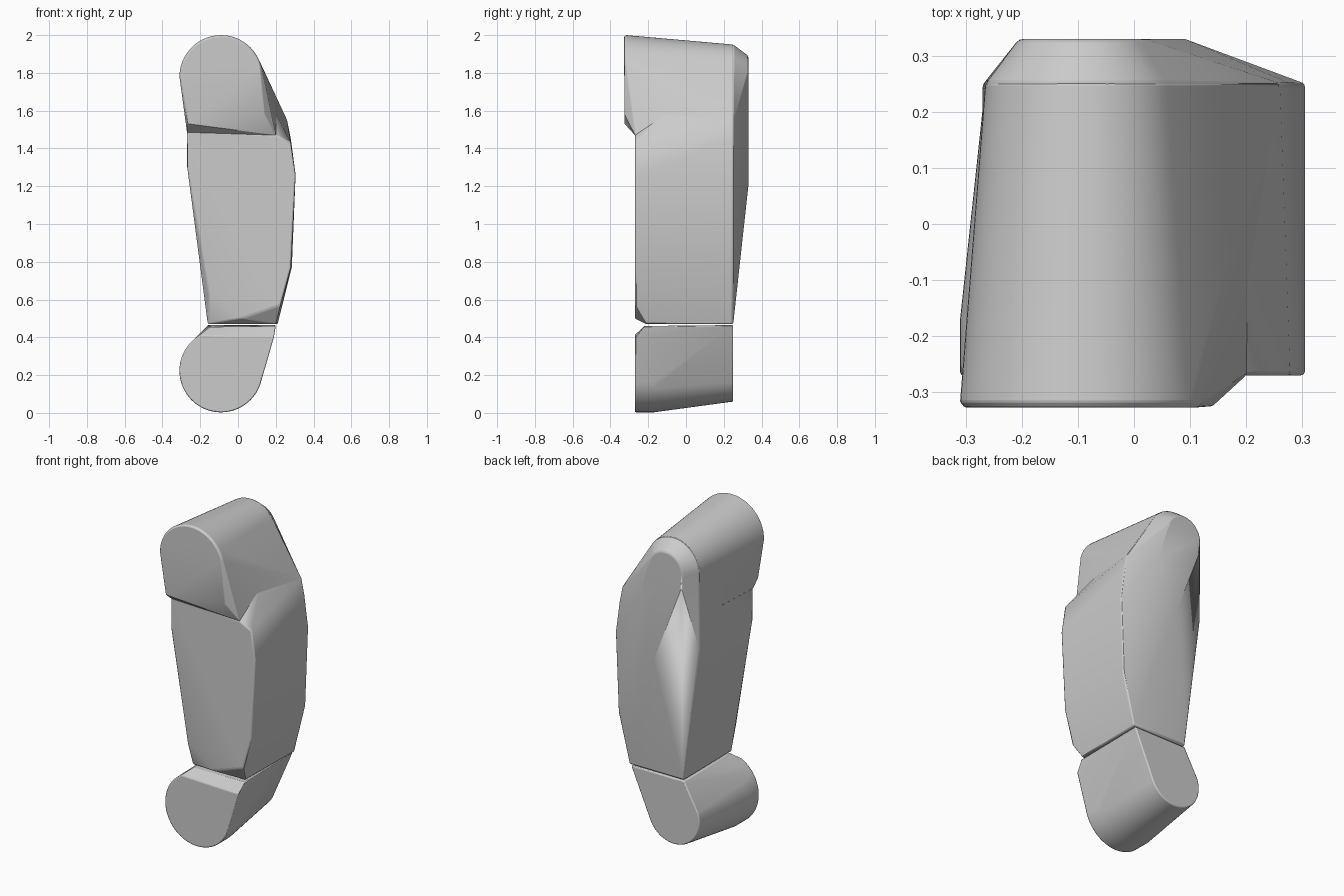
import bpy, bmesh
from math import sin, cos, radians

default = bpy.data.objects.get("Cube")
if default:
    bpy.data.objects.remove(default, do_unlink=True)

grey = bpy.data.materials.new("plain grey")
grey.use_nodes = True
colour = (0.6, 0.6, 0.6, 1)
grey.diffuse_color = colour
grey.node_tree.nodes["Principled BSDF"].inputs["Base Color"].default_value = colour


def arc(y, cx, cz, r, start, end, steps=28):
    """Points of an arc standing in the plane y."""
    angles = [radians(start + (end - start) * i / steps) for i in range(steps + 1)]
    return [(cx + r * cos(a), y, cz + r * sin(a)) for a in angles]


def at(y, *pairs):
    """Place x, z pairs in the plane y."""
    return [(x, y, z) for x, z in pairs]


def faceted_part(name, points, bevel=0.008):
    """Wrap points in a convex shell with softened edges."""
    bm = bmesh.new()
    for p in points:
        bm.verts.new(p)
    hull = bmesh.ops.convex_hull(bm, input=bm.verts[:])
    loose = {v for v in hull["geom_interior"] + hull["geom_unused"]
             if isinstance(v, bmesh.types.BMVert)}
    bmesh.ops.delete(bm, geom=list(loose), context='VERTS')
    bmesh.ops.dissolve_limit(bm, angle_limit=radians(1), verts=bm.verts[:], edges=bm.edges[:])
    bmesh.ops.recalc_face_normals(bm, faces=bm.faces[:])
    mesh = bpy.data.meshes.new(name)
    bm.to_mesh(mesh)
    bm.free()
    mesh.materials.append(grey)
    obj = bpy.data.objects.new(name, mesh)
    bpy.context.collection.objects.link(obj)
    mod = obj.modifiers.new("soft edges", 'BEVEL')
    mod.width, mod.segments = bevel, 2
    mod.limit_method, mod.angle_limit = 'ANGLE', radians(28)
    bpy.ops.object.select_all(action='DESELECT')
    obj.select_set(True)
    bpy.context.view_layer.objects.active = obj
    bpy.ops.object.shade_smooth_by_angle(angle=radians(25))
    return obj


# Long middle section, with a ridge down its back
faceted_part("middle_section",
    at(-0.27, (-0.155, 0.63), (0.02, 0.5), (0.225, 0.57), (0.28, 0.77), (0.305, 1.26),
       (0.28, 1.43), (0.2, 1.47), (-0.27, 1.5), (-0.27, 1.31))
    + at(-0.21, (-0.16, 0.47), (0.2, 0.47))
    + at(0.25, (-0.16, 0.47), (0.21, 0.47), (0.285, 0.77), (0.305, 1.26), (0.28, 1.45),
         (0.26, 1.55), (-0.27, 1.31))
    + arc(0.25, -0.09, 1.775, 0.175, 20, 180)
    + arc(0.33, -0.09, 1.775, 0.115, 20, 180)
    + at(0.33, (0.09, 1.56), (-0.01, 1.2), (-0.2, 1.7)))

# Rounded upper end that overhangs the front
faceted_part("upper_end",
    arc(-0.327, -0.09, 1.78, 0.212, 15, 180)
    + arc(-0.317, -0.09, 1.78, 0.22, 15, 180)
    + at(-0.325, (-0.265, 1.53), (0.14, 1.58))
    + at(-0.27, (-0.27, 1.485), (0.2, 1.47))
    + arc(0.25, -0.09, 1.775, 0.175, 20, 180)
    + at(0.25, (0.26, 1.55), (-0.265, 1.5)), 0.003)

# Rounded lower end
faceted_part("lower_end",
    arc(-0.27, -0.09, 0.223, 0.22, 120, 345, 40)
    + arc(-0.17, -0.09, 0.223, 0.22, 150, 345, 40)
    + at(-0.27, (0.19, 0.4))
    + at(-0.22, (-0.15, 0.455), (0.2, 0.46))
    + arc(0.25, -0.09, 0.235, 0.175, 160, 345, 40)
    + at(0.25, (0.2, 0.465), (-0.16, 0.465)), 0.006)
